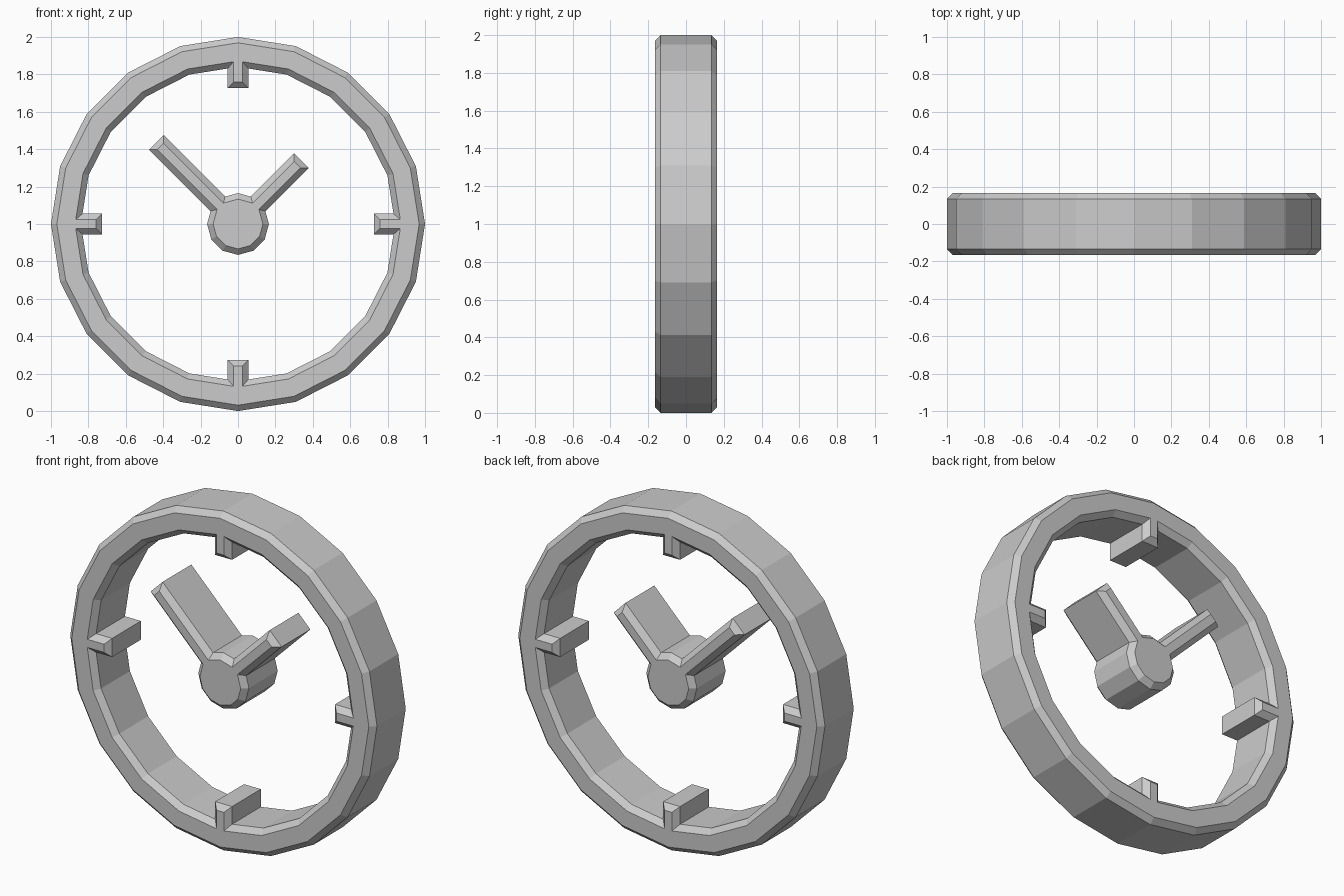
import bpy, bmesh
from math import cos, sin, tan, radians
from mathutils import Vector

if "Cube" in bpy.data.objects:
    bpy.data.objects.remove(bpy.data.objects["Cube"])

HALF = 0.165    # half depth
CH = 0.031      # chamfer size
W = 0.055       # half width of hands and hour marks


def polar(r, deg):
    return Vector((r * cos(radians(deg)), r * sin(radians(deg))))


def bar(base, tip, deg):
    """Outline points of a radial bar at the given angle, counter-clockwise."""
    u, v = polar(1, deg), polar(1, deg + 90)
    return [u * a + v * b for a, b in ((base, -W), (tip, -W), (tip, W), (base, W))]


def inset(pts, d):
    """Mitred offset to the left of the outline (into the material)."""
    out = []
    for i, p in enumerate(pts):
        a = (p - pts[i - 1]).normalized()
        b = (pts[(i + 1) % len(pts)] - p).normalized()
        na, nb = Vector((-a.y, a.x)), Vector((-b.y, b.x))
        out.append(p + (na + nb) * (d / (1 + na.dot(nb))))
    return out


def chamfered_plate(name, outlines):
    """Extrude outlines along y, with chamfered front and back rims."""
    bm = bmesh.new()
    caps = ([], [])
    for pts in outlines:
        small = inset(pts, CH)
        n = len(pts)
        layers = [[bm.verts.new((p.x, y, p.y + 1)) for p in loop]
                  for loop, y in ((small, -HALF), (pts, CH - HALF),
                                  (pts, HALF - CH), (small, HALF))]
        for lo, hi in zip(layers, layers[1:]):
            for i in range(n):
                j = (i + 1) % n
                bm.faces.new((lo[i], lo[j], hi[j], hi[i]))
        for cap, layer in zip(caps, (layers[0], layers[-1])):
            cap += [bm.edges.get((layer[i - 1], layer[i])) for i in range(n)]
    for cap, y in zip(caps, (-1, 1)):
        bmesh.ops.triangle_fill(bm, edges=cap, use_beauty=True, normal=(0, y, 0))
    bmesh.ops.recalc_face_normals(bm, faces=bm.faces)
    mesh = bpy.data.meshes.new(name)
    bm.to_mesh(mesh)
    bm.free()
    obj = bpy.data.objects.new(name, mesh)
    bpy.context.collection.objects.link(obj)
    return obj


# Clock rim: 20-sided ring with four hour marks on the inside
rim = [polar(1, 18 * k) for k in range(20)]
hole = []
for k in range(20):
    if k % 5 == 0:
        hole += bar(0.84 - W * tan(radians(9)), 0.727, 18 * k)
    else:
        hole.append(polar(0.84, 18 * k))
chamfered_plate("clock_rim", [rim, hole[::-1]])

# Hub and hands: 12-sided hub with a short and a long hand
R = 0.165
base = (R * cos(radians(15)) - W * 0.5) / cos(radians(30))
hub = [polar(R, 0)] + bar(base, 0.48, 45) + [polar(R, 90)] + bar(base, 0.618, 135)
hub += [polar(R, a) for a in range(180, 360, 30)]
chamfered_plate("hub_and_hands", [hub])
